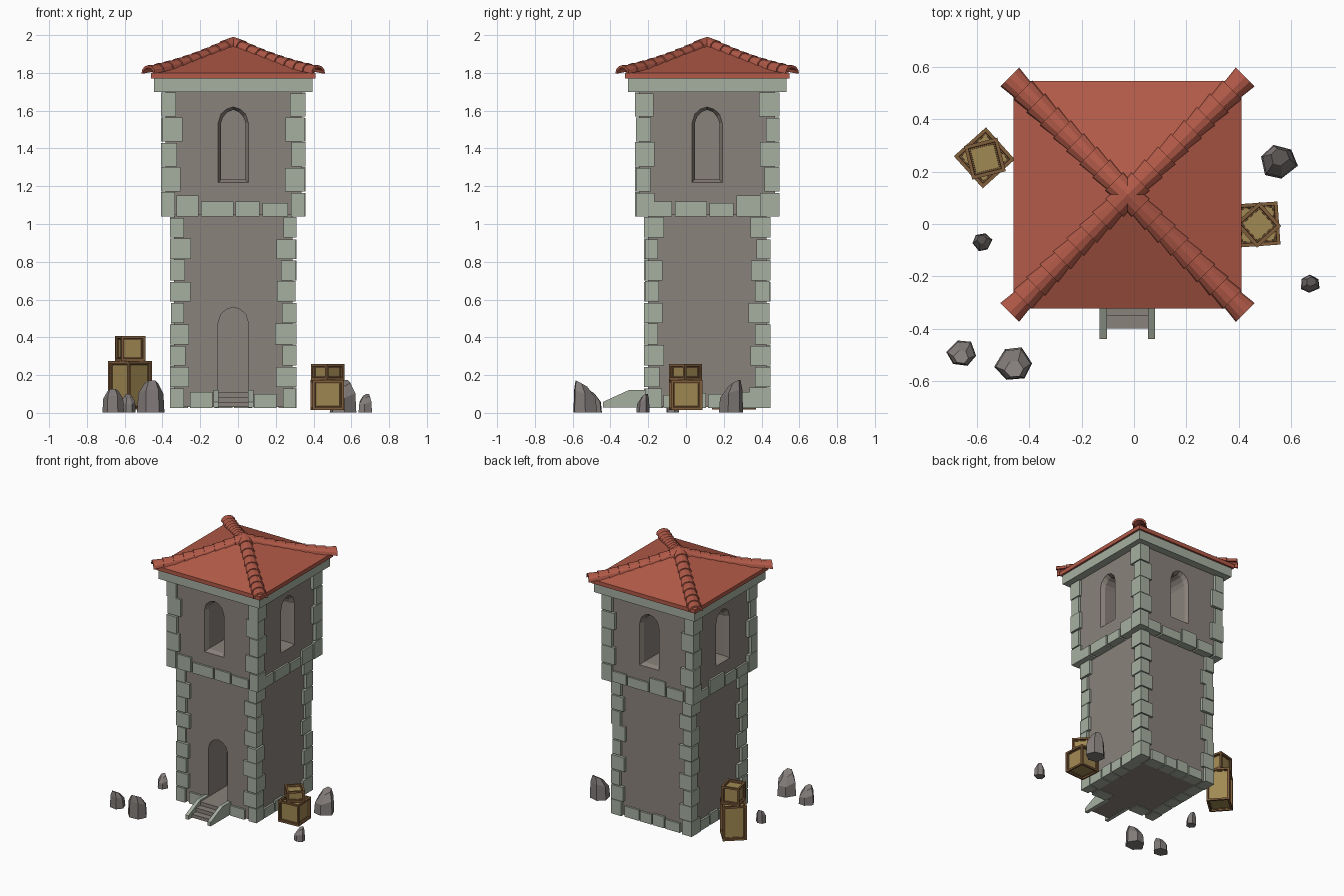
import bpy, bmesh, math, random
from mathutils import Matrix, Vector

if "Cube" in bpy.data.objects:
    bpy.data.objects.remove(bpy.data.objects["Cube"])

random.seed(4)
CX, CY = -0.025, 0.112                      # tower axis


def material(name, r, g, b):
    m = bpy.data.materials.new(name)
    m.diffuse_color = [((c / 255 + 0.055) / 1.055) ** 2.4 for c in (r, g, b)] + [1]
    m.use_nodes = True
    m.node_tree.nodes["Principled BSDF"].inputs["Base Color"].default_value = m.diffuse_color
    return m


WALL = material("wall stone", 138, 130, 123)
TRIM = material("pale trim stone", 166, 175, 160)
ROOF = material("red roof tile", 178, 90, 72)
FRAME = material("dark crate wood", 128, 94, 60)
PANEL = material("light crate wood", 160, 136, 82)
ROCK = material("rock grey", 130, 124, 122)


def finish(name, bm, *mats):
    bmesh.ops.recalc_face_normals(bm, faces=bm.faces)
    me = bpy.data.meshes.new(name)
    bm.to_mesh(me)
    bm.free()
    ob = bpy.data.objects.new(name, me)
    bpy.context.collection.objects.link(ob)
    for m in mats:
        me.materials.append(m)
    return ob


def side(k):
    """Frame of tower side k: 0 is the front, facing -y."""
    return Matrix.Translation((CX, CY, 0)) @ Matrix.Rotation(k * math.pi / 2, 4, 'Z')


def add_box(bm, lo, hi, mat=Matrix()):
    lo, hi = Vector(lo), Vector(hi)
    m = mat @ Matrix.Translation((lo + hi) / 2) @ Matrix.Diagonal((*(hi - lo), 1))
    return bmesh.ops.create_cube(bm, size=1, matrix=m)


def loft(bm, rings, closed_ends=True):
    """Skin a list of equal-length point rings."""
    vs = [[bm.verts.new(p) for p in r] for r in rings]
    n = len(vs[0])
    for a, b in zip(vs, vs[1:]):
        for i in range(n):
            bm.faces.new((a[i], a[(i + 1) % n], b[(i + 1) % n], b[i]))
    if closed_ends:
        bm.faces.new(vs[0])
        bm.faces.new(vs[-1])


def block(name, half, z0, z1, mat):
    bm = bmesh.new()
    add_box(bm, (-half, -half, z0), (half, half, z1), side(0))
    return finish(name, bm, mat)


def cut_arches(wall, half, z, height, sides, chamfer):
    """Cut deep pointed-arch niches into the wall."""
    bm = bmesh.new()
    for k in sides:
        def ring(y, d):
            w, top = 0.08 - d, height - d
            right = [(w, d), (w, height - 0.085), (w * .82, top - 0.038), (w * .45, top - 0.012)]
            pts = right + [(0, top)] + [(-x, h) for x, h in reversed(right)]
            return [side(k) @ Vector((x, y, z + h)) for x, h in pts]
        loft(bm, [ring(-half - 0.03, 0), ring(-half, 0),
                  ring(-half + 0.03, chamfer), ring(-half + 0.22, chamfer)])
    cutter = finish("arch_cutter", bm, WALL)
    cutter.hide_render = True
    mod = wall.modifiers.new("arches", 'BOOLEAN')
    mod.operation, mod.solver, mod.object = 'DIFFERENCE', 'EXACT', cutter
    bpy.context.view_layer.objects.active = wall
    bpy.ops.object.modifier_apply(modifier=mod.name)
    bpy.data.objects.remove(cutter)


# Tower walls with door and windows
lower = block("lower_wall", 0.313, 0.03, 1.06, WALL)
cut_arches(lower, 0.313, 0.11, 0.45, [0], 0)
upper = block("upper_wall", 0.36, 1.05, 1.71, WALL)
cut_arches(upper, 0.36, 1.22, 0.40, range(4), 0.015)


# Corner stones
def quoins(name, half, z0, z1, rows):
    bm = bmesh.new()
    step = (z1 - z0) / rows
    for k in range(4):
        for r in range(rows):
            a, b = (0.105, 0.075) if (r + k) % 2 else (0.078, 0.108)
            a += random.uniform(-.008, .008)
            b += random.uniform(-.008, .008)
            h = half - random.choice((0, 0, 0.006))
            add_box(bm, (-h, -h, z0 + r * step),
                    (-half + a, -half + b, z0 + (r + 1) * step - random.choice((0.003, 0.008))),
                    side(k))
    return finish(name, bm, TRIM)


quoins("lower_corner_stones", 0.335, 0.025, 1.04, 9)
quoins("upper_corner_stones", 0.382, 1.04, 1.70, 5)


# Rows of stones round the foot and the overhang
def course(name, outer, inner, z, spans, heights, skip_front):
    bm = bmesh.new()
    for k in range(4):
        for i, (a, b) in enumerate(spans):
            if k == 0 and i in skip_front:
                continue
            add_box(bm, (a, -outer, z), (b, -inner, z + heights[(i + k) % 4]), side(k))
    return finish(name, bm, TRIM)


course("foot_stones", 0.328, 0.24, 0.025,
       [(-.23, -.11), (-.10, -.005), (.005, .10), (.11, .23)], (.085, .07, .08, .075), (1, 2))
course("belt_stones", 0.374, 0.28, 1.04,
       [(-.30, -.185), (-.17, .0), (.012, .14), (.155, .29)], (.11, .08, .08, .07), ())

# Cornice and hipped roof
block("cornice", 0.42, 1.70, 1.772, TRIM)
bm = bmesh.new()
loft(bm, [[side(0) @ Vector((x * h, y * h, z)) for x, y in ((-1, -1), (1, -1), (1, 1), (-1, 1))]
          for h, z in ((.435, 1.77), (.435, 1.80), (.004, 1.965))])
finish("roof", bm, ROOF)

# Overlapping ridge tiles along the four hips
bm = bmesh.new()
TILES, LENGTH = 9, 0.637


def tile_ring(k, s, scale):
    z = 1.953 - 0.157 * s - 0.07 * s * (1 - s)
    arc = [i * math.pi / 6 for i in range(7)]
    pts = [(.048 * math.cos(t), .042 * math.sin(t)) for t in arc]
    pts += [(.036 * math.cos(t), .029 * math.sin(t)) for t in reversed(arc)]
    m = side(k) @ Matrix.Rotation(math.pi / 4, 4, 'Z')
    return [m @ Vector((x * scale, -s * LENGTH, z + h * scale)) for x, h in pts]


for k in range(4):
    for i in range(TILES):
        loft(bm, [tile_ring(k, i / TILES, 0.9), tile_ring(k, (i + 1) / TILES, 1.06)])
finish("ridge_tiles", bm, ROOF)

# Door steps and their side walls
bm = bmesh.new()
for y, z in ((-.40, .055), (-.35, .083), (-.30, .11)):
    add_box(bm, (CX - .085, y, .03), (CX + .085, -.19, z))
finish("door_steps", bm, WALL)
bm = bmesh.new()
profile = [(-.44, .028), (-.44, .058), (-.30, .122), (-.20, .122), (-.20, .028)]
for x in (-.106, .079):
    loft(bm, [[(CX + x + d, y, z) for y, z in profile] for d in (0, .027)])
finish("step_side_walls", bm, TRIM)


# Crates with framed sunken panels
def crate(name, x, y, z, width, height, angle):
    bm = bmesh.new()
    add_box(bm, (-width / 2, -width / 2, 0), (width / 2, width / 2, height),
            Matrix.Translation((x, y, z)) @ Matrix.Rotation(math.radians(angle), 4, 'Z'))
    bmesh.ops.recalc_face_normals(bm, faces=bm.faces)
    panels = bm.faces[:]
    for thick, depth in ((.019, 0), (.002, -.01), (.007, 0), (.001, -.004)):
        bmesh.ops.inset_individual(bm, faces=panels, thickness=thick, depth=depth)
    for f in panels:
        f.material_index = 1
    finish(name, bm, FRAME, PANEL)


crate("left_lower_crate", -.572, .253, .018, .165, .257, 42)
crate("left_upper_crate", -.57, .25, .275, .132, .132, 14)
crate("right_lower_crate", .472, -.002, .015, .165, .16, 4)
crate("right_upper_crate", .475, -.003, .175, .125, .083, 42)


# Leaning rocks; peak is the direction of the highest point
def rock(name, x, y, rx, ry, h, peak):
    bm = bmesh.new()
    p = math.radians(peak)
    angles = [p + math.radians(a) for a in (-28, 30, 85, 150, 205, 275)]
    radii = (1, 1.02, .98, 1.0, .92, 1.05)

    def ring(scale, z, tilt, shift):
        return [(x + rx * (r * scale * math.cos(a) + shift * math.cos(p)),
                 y + ry * (r * scale * math.sin(a) + shift * math.sin(p)),
                 z + tilt * math.cos(a - p)) for a, r in zip(angles, radii)]
    loft(bm, [ring(1, 0.003, 0, 0), ring(.92, h * .58, h * .14, .03), ring(.5, h * .9, h * .11, .3)])
    finish(name, bm, ROCK)


rock("rock_front_left", -.658, -.492, .057, .053, .128, 262)
rock("rock_front_middle", -.46, -.533, .072, .068, .172, 275)
rock("rock_left", -.58, -.07, .038, .036, .10, 100)
rock("rock_right_back", .552, .235, .072, .068, .175, 75)
rock("rock_right_front", .672, -.23, .039, .036, .10, 60)
